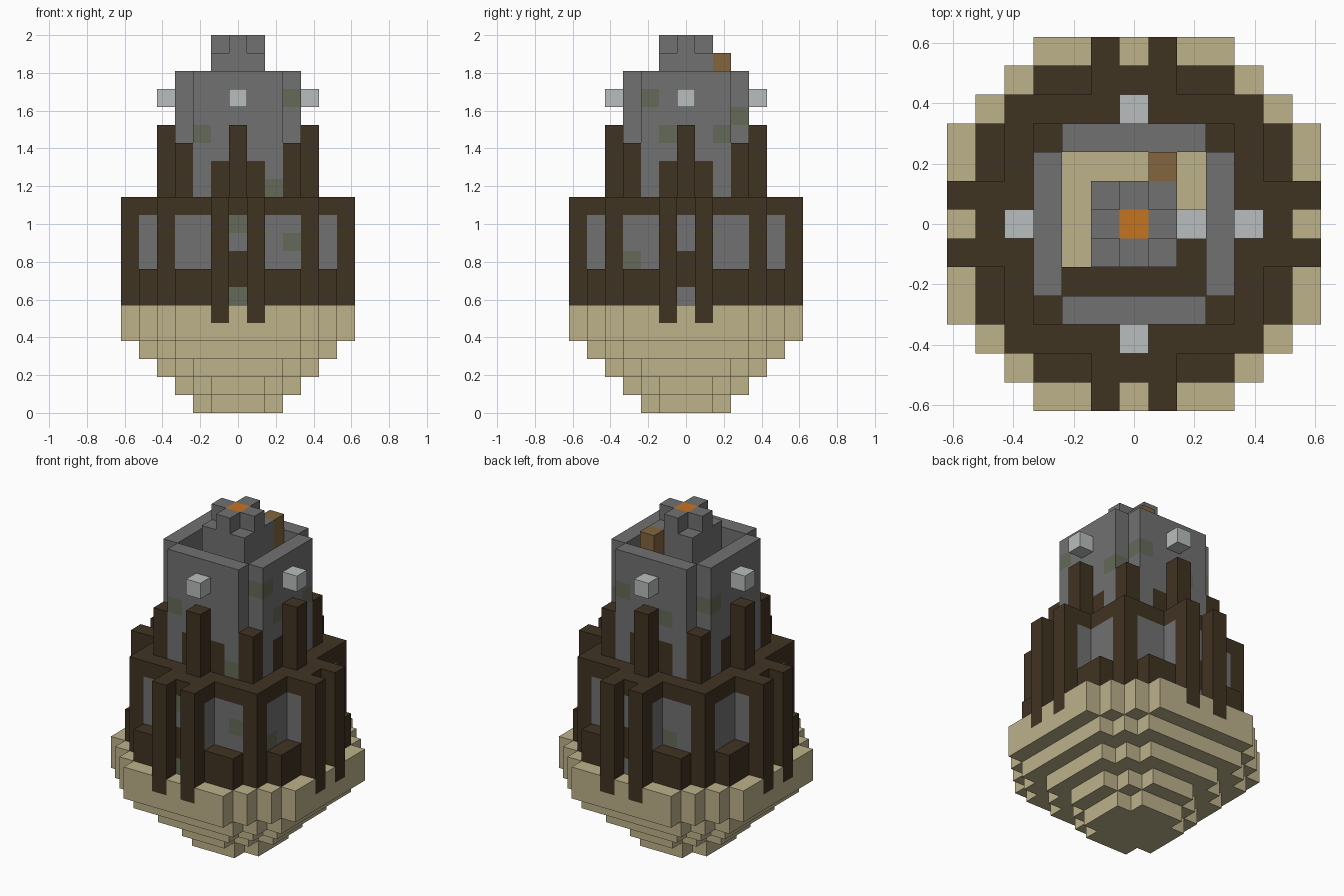
import bpy
import bmesh
from mathutils import Matrix, Vector

cube = bpy.data.objects.get("Cube")
if cube:
    bpy.data.objects.remove(cube, do_unlink=True)

U = 2 / 21  # edge of one block


def srgb(r, g, b):
    return tuple((c / 255 / 12.92) if c < 10 else ((c / 255 + 0.055) / 1.055) ** 2.4
                 for c in (r, g, b)) + (1.0,)


def material(name, *rgb):
    m = bpy.data.materials.new(name)
    m.use_nodes = True
    m.diffuse_color = srgb(*rgb)
    m.node_tree.nodes["Principled BSDF"].inputs["Base Color"].default_value = srgb(*rgb)
    return m


SAND = material("sandstone", 189, 178, 139)
WOOD = material("dark wood", 64, 51, 34)
STONE = material("grey stone", 113, 113, 113)
MOSS = material("mossy stone", 101, 106, 88)
PALE = material("pale lamp", 186, 189, 189)
BROWN = material("brown wood", 130, 101, 63)
FIRE = material("orange fire", 197, 115, 33)


def spin(x, y):
    """The four quarter-turn copies of a column."""
    return [(x, y), (-y, x), (-x, -y), (y, -x)]


def disc(radius, reach):
    """Square of the given radius with stepped corners."""
    span = range(-radius, radius + 1)
    return [(x, y) for x in span for y in span if abs(x) + abs(y) <= reach]


def fill(columns, low, high, mat, cells=None):
    """Fill columns with blocks from layer low up to, not including, high."""
    cells = {} if cells is None else cells
    for x, y in columns:
        for z in range(low, high):
            cells[x, y, z] = mat
    return cells


def build(name, cells):
    """Make one mesh from blocks, keeping only the outer faces."""
    mats = list(dict.fromkeys(cells.values()))
    bm = bmesh.new()
    for cell, mat in cells.items():
        for axis in range(3):
            for sign in (-1, 1):
                n = Vector((0, 0, 0))
                n[axis] = sign
                if tuple(int(a + b) for a, b in zip(cell, n)) in cells:
                    continue
                s = Vector((0, 0, 0))
                s[(axis + 1) % 3] = 0.5
                t = n.cross(s)
                mid = Vector(cell) + n / 2
                ring = [mid + s + t, mid - s + t, mid - s - t, mid + s - t]
                face = bm.faces.new([bm.verts.new(v) for v in ring])
                face.material_index = mats.index(mat)
    bmesh.ops.remove_doubles(bm, verts=bm.verts, dist=0.01)
    bmesh.ops.recalc_face_normals(bm, faces=bm.faces)
    bm.transform(Matrix.Scale(U, 4) @ Matrix.Translation((0, 0, 0.5)))
    mesh = bpy.data.meshes.new(name)
    bm.to_mesh(mesh)
    bm.free()
    for m in mats:
        mesh.materials.append(m)
    obj = bpy.data.objects.new(name, mesh)
    bpy.context.scene.collection.objects.link(obj)


def moss(cells, *spots):
    for spot in spots:
        cells[spot] = MOSS


outer_posts = spin(1, 6) + spin(-1, 6)

# Stepped sandstone bowl, with the post tips let into its rim
bowl = {}
for layer, (radius, reach) in enumerate([(2, 3), (3, 4), (4, 6), (5, 8), (6, 9), (6, 9)]):
    fill(disc(radius, reach), layer, layer + 1, SAND, bowl)
fill(outer_posts, 5, 6, WOOD, bowl)
build("stepped_bowl", bowl)

# Lower hall: stone wall between timber bands, with projecting bays
hall = {}
for x in range(-3, 4):
    fill(spin(x, 4), 6, 11, STONE, hall)
for x in (-1, 0, 1):
    fill(spin(x, 5), 6, 11, STONE, hall)
fill(spin(0, 5), 7, 9, WOOD, hall)
moss(hall, (0, -5, 10), (0, -5, 6), (3, -4, 9), (4, -3, 8), (-2, 4, 8))
build("hall_wall", hall)

# Sills below the windows
sills = {}
for x in (-3, -2, 2, 3):
    fill(spin(x, 5), 6, 8, WOOD, sills)
build("window_sills", sills)

# Roof around the tower, open in the middle
roof_area = [c for c in disc(4, 8) if max(map(abs, c)) > 2]
for x in (-1, 0, 1):
    roof_area += spin(x, 5)
build("hall_roof", fill(roof_area, 11, 12, WOOD))

# Timber posts
build("outer_posts", fill(outer_posts, 6, 12, WOOD))
build("hall_corner_posts", fill(spin(4, 4), 6, 11, WOOD))
build("tower_corner_posts", fill(spin(3, 3), 12, 15, WOOD))
build("tower_middle_posts", fill(spin(0, 4), 12, 16, WOOD))

# Tower walls with timber set into the foot
tower = {}
for x in range(-2, 3):
    fill(spin(x, 3), 12, 19, STONE, tower)
fill(spin(1, 3) + spin(-1, 3), 12, 14, WOOD, tower)
moss(tower, (-2, -3, 15), (2, -3, 12), (3, -2, 17), (3, -1, 15), (3, 2, 15),
     (2, 3, 16), (-1, 3, 15), (-3, 2, 16))
build("tower_walls", tower)

# Lamps on the tower
build("tower_lamps", fill(spin(0, 4), 17, 18, PALE))

# Chimney with side openings, cross-shaped top and fire
chimney = fill(disc(1, 2), 6, 20, STONE)
for x, y in spin(0, 1):
    del chimney[x, y, 17]
fill([(0, 0)], 17, 18, BROWN, chimney)
fill(disc(1, 1), 20, 21, STONE, chimney)
chimney[0, 0, 20] = FIRE
build("chimney", chimney)

# Inside the tower: landing, lamp and tall brown post
landing = [(x, -2) for x in range(-2, 3)] + [(2, -1)]
build("inner_landing", fill(landing, 11, 12, WOOD))
build("inner_lamp", fill([(2, 0)], 11, 12, PALE))
build("inner_post", fill([(1, 2)], 6, 20, BROWN))
